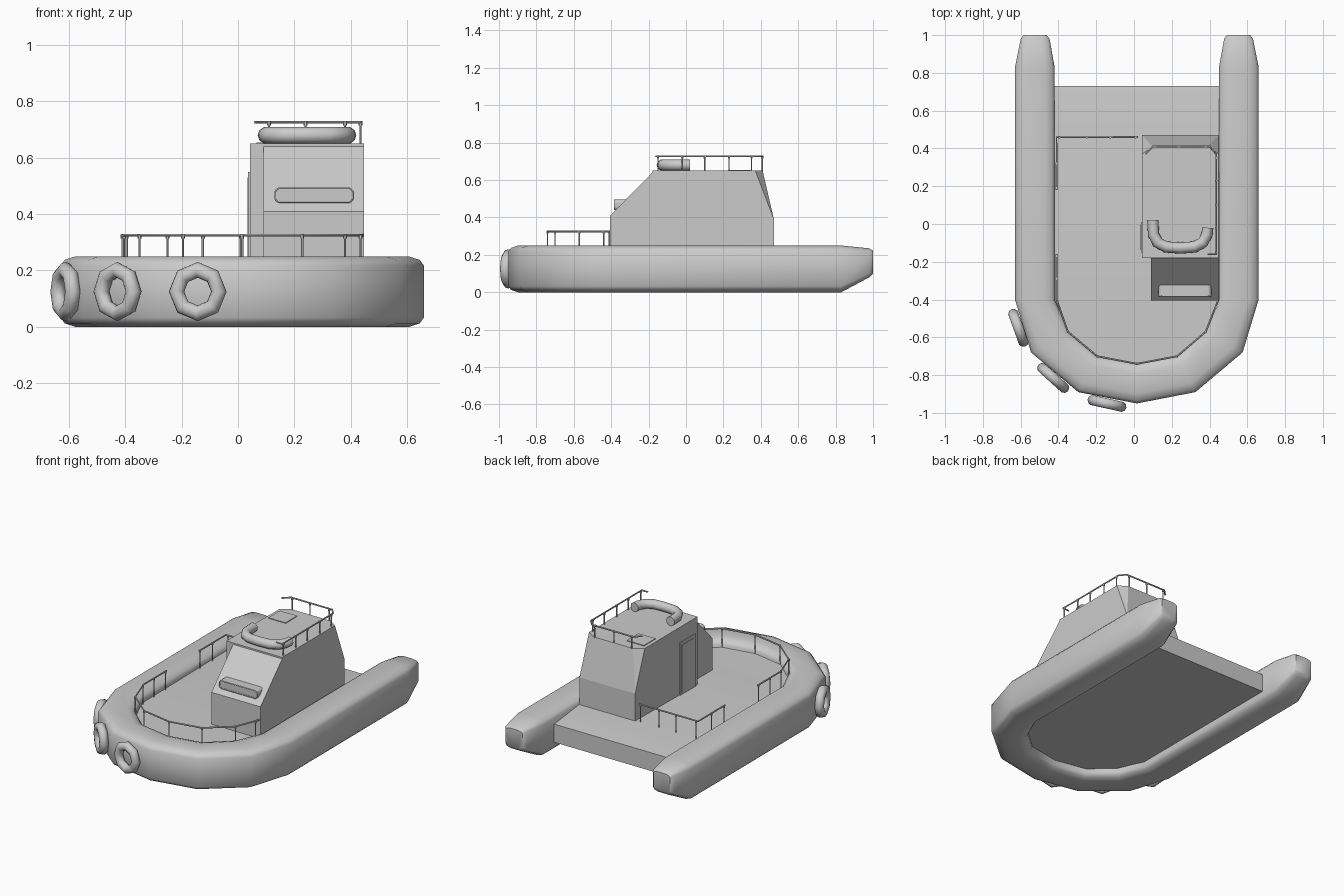
import bpy, bmesh, math
from mathutils import Vector

if "Cube" in bpy.data.objects:
    bpy.data.objects.remove(bpy.data.objects["Cube"])

CX = 0.015      # hull centre line


def finish(name, bm, smooth=None):
    bmesh.ops.recalc_face_normals(bm, faces=bm.faces[:])
    me = bpy.data.meshes.new(name)
    bm.to_mesh(me)
    bm.free()
    ob = bpy.data.objects.new(name, me)
    bpy.context.collection.objects.link(ob)
    if smooth:
        shade(ob, smooth)
    return ob


def shade(ob, angle):
    bpy.ops.object.select_all(action='DESELECT')
    ob.select_set(True)
    bpy.context.view_layer.objects.active = ob
    bpy.ops.object.shade_smooth_by_angle(angle=math.radians(angle))


def loft(name, sections, smooth=None):
    bm = bmesh.new()
    rings = [[bm.verts.new(p) for p in s] for s in sections]
    n = len(rings[0])
    for a, b in zip(rings, rings[1:]):
        for i in range(n):
            j = (i + 1) % n
            bm.faces.new((a[i], a[j], b[j], b[i]))
    bm.faces.new(rings[0])
    bm.faces.new(rings[-1])
    return finish(name, bm, smooth)


def hull(name, points):
    bm = bmesh.new()
    for p in points:
        bm.verts.new(p)
    bmesh.ops.convex_hull(bm, input=bm.verts[:])
    bmesh.ops.dissolve_limit(bm, angle_limit=0.01, verts=bm.verts[:], edges=bm.edges[:])
    return finish(name, bm)


def box(name, lo, hi, bevel=0):
    bm = bmesh.new()
    bmesh.ops.create_cube(bm, size=1)
    for v in bm.verts:
        v.co = [(l + h) / 2 + c * (h - l) for l, h, c in zip(lo, hi, v.co)]
    if bevel:
        edges = [e for e in bm.edges if abs(e.verts[0].co.y - e.verts[1].co.y) > 0.01]
        bmesh.ops.bevel(bm, geom=edges, offset=bevel, segments=3, affect='EDGES', profile=0.5)
    return finish(name, bm)


def pipe(name, lines, radius, res=1):
    cu = bpy.data.curves.new(name, 'CURVE')
    cu.dimensions = '3D'
    cu.bevel_depth = radius
    cu.bevel_resolution = res
    cu.use_fill_caps = True
    for pts in lines:
        sp = cu.splines.new('POLY')
        sp.points.add(len(pts) - 1)
        for p, q in zip(sp.points, pts):
            p.co = (*q, 1)
    ob = bpy.data.objects.new(name, cu)
    bpy.context.collection.objects.link(ob)
    bpy.ops.object.select_all(action='DESELECT')
    ob.select_set(True)
    bpy.context.view_layer.objects.active = ob
    bpy.ops.object.convert(target='MESH')
    shade(bpy.context.object, 50)


def railing(name, path, posts, z0, z1):
    pipe(name + "_bar", [[(x, y, z1) for x, y in path]], 0.005)
    pipe(name + "_posts", [[(x, y, z0), (x, y, z1)] for x, y in posts], 0.004)
    pipe(name + "_collars", [[(x, y, z1 - 0.012), (x, y, z1 + 0.003)] for x, y in posts], 0.007)


# U-shaped collar: half stations (outer xy, inner xy, bottom z, top z), mirrored
half = [((0, -0.95), (0, -0.74), 0, 0.25),
        ((0.31, -0.89), (0.215, -0.70), 0, 0.25),
        ((0.56, -0.68), (0.36, -0.57), 0, 0.25),
        ((0.645, -0.40), (0.435, -0.40), 0, 0.25),
        ((0.645, 0.83), (0.435, 0.83), 0, 0.25),
        ((0.615, 0.98), (0.462, 0.98), 0.08, 0.235),
        ((0.600, 1.0), (0.477, 1.0), 0.10, 0.222)]
stations = [((-o[0], o[1]), (-i[0], i[1]), a, b) for o, i, a, b in half[:0:-1]] + half
corner = [(0, 0.13), (0, 0.87), (0.07, 0.95), (0.25, 1)]
section = corner + [(1 - u, v) for u, v in corner[::-1]] + [(0.75, 0), (0.93, 0.05), (0.07, 0.05), (0.25, 0)]
section[8:] = [(0.93, 0.05), (0.75, 0), (0.25, 0), (0.07, 0.05)]
loft("hull_collar", [[(CX + o[0] + (i[0] - o[0]) * u, o[1] + (i[1] - o[1]) * u, a + (b - a) * v)
                      for u, v in section] for o, i, a, b in stations], 45)

# Deck slab with the sloping stern platform
rows = [(-0.78, 0.02, 0.2), (-0.73, 0.23, 0.2), (-0.59, 0.38, 0.2), (-0.40, 0.45, 0.2),
        (0.47, 0.45, 0.21), (0.73, 0.45, 0.18)]
loft("deck", [[(CX - w, y, 0.06), (CX + w, y, 0.06), (CX + w, y, z), (CX - w, y, z)]
              for y, w, z in rows], 30)

# Cabin: main house with cut rear corners, and sloping front
main = []
for x, inner in ((0.042, 0.10), (0.448, 0.39)):
    main += [(x, -0.18, 0.16), (x, 0.47, 0.16), (x, 0.47, 0.39),
             (x, -0.18, 0.65), (x, 0.37, 0.65), (inner, 0.41, 0.65)]
hull("cabin_house", main)
hull("cabin_front", [(x, y, z) for x in (0.09, 0.448) for y, z in
                     ((-0.405, 0.16), (-0.405, 0.41), (-0.172, 0.648), (-0.172, 0.16))])

# Cabin side door
box("cabin_door", (0.036, -0.15, 0.19), (0.05, 0.01, 0.55))
box("door_panel", (0.033, -0.135, 0.22), (0.05, -0.005, 0.53))

# Front window housing with raised rim
box("window_housing", (0.13, -0.382, 0.44), (0.41, -0.30, 0.495), 0.018)
rim = [(0.145, 0.443), (0.395, 0.443), (0.408, 0.455), (0.408, 0.48),
       (0.395, 0.492), (0.145, 0.492), (0.132, 0.48), (0.132, 0.455), (0.145, 0.443)]
pipe("window_rim", [[(x, -0.382, z) for x, z in rim]], 0.004)

# Roof hatch and curved roof tube
box("roof_hatch", (0.065, 0.225, 0.64), (0.19, 0.345, 0.655))
bend = [(0.10, 0.02), (0.103, -0.055), (0.125, -0.098), (0.17, -0.122), (0.245, -0.127)]
bend += [(0.49 - x, y) for x, y in bend[-2::-1]]
bend[-1] = (0.39, -0.02)
pipe("roof_tube", [[(x, y, 0.68) for x, y in bend]], 0.03, 3)

# Roof railing
roof = [(0.06, 0.37), (0.10, 0.41), (0.40, 0.41), (0.435, 0.37), (0.435, -0.16), (0.39, -0.16)]
roof_posts = [(0.11, 0.408), (0.24, 0.408), (0.38, 0.408)] + \
             [(0.435, y) for y in (0.35, 0.23, 0.10, -0.02, -0.15)]
railing("roof_railing", roof, roof_posts, 0.64, 0.727)

# Deck railings round the bow and the stern corner
bow = [(-0.41, -0.16), (-0.41, -0.40), (-0.35, -0.57), (-0.195, -0.70), (0.015, -0.74),
       (0.228, -0.70), (0.38, -0.57), (0.443, -0.41)]
bow_posts = bow[2:-1] + [(-0.41, -0.17), (-0.41, -0.29), (-0.405, -0.41), (0.435, -0.44)]
railing("bow_railing", bow, bow_posts, 0.19, 0.325)
stern = [(0.02, 0.46), (-0.41, 0.46), (-0.41, 0.18)]
stern_posts = [(0.01, 0.46), (-0.125, 0.46), (-0.25, 0.46), (-0.395, 0.46), (-0.41, 0.32), (-0.41, 0.19)]
railing("stern_railing", stern, stern_posts, 0.19, 0.325)

# Ring fenders on the port bow
for k, (x, y, nx, ny) in enumerate([(-0.143, -0.95, -0.22, -0.98), (-0.428, -0.815, -0.67, -0.74),
                                    (-0.612, -0.55, -0.94, -0.34)]):
    bpy.ops.mesh.primitive_torus_add(major_segments=8, minor_segments=10,
                                     major_radius=0.077, minor_radius=0.028)
    ring = bpy.context.object
    ring.name = f"fender_ring_{k + 1}"
    ring.location = (x, y, 0.125)
    ring.rotation_euler = Vector((nx, ny, 0)).to_track_quat('Z', 'Y').to_euler()
    shade(ring, 50)
